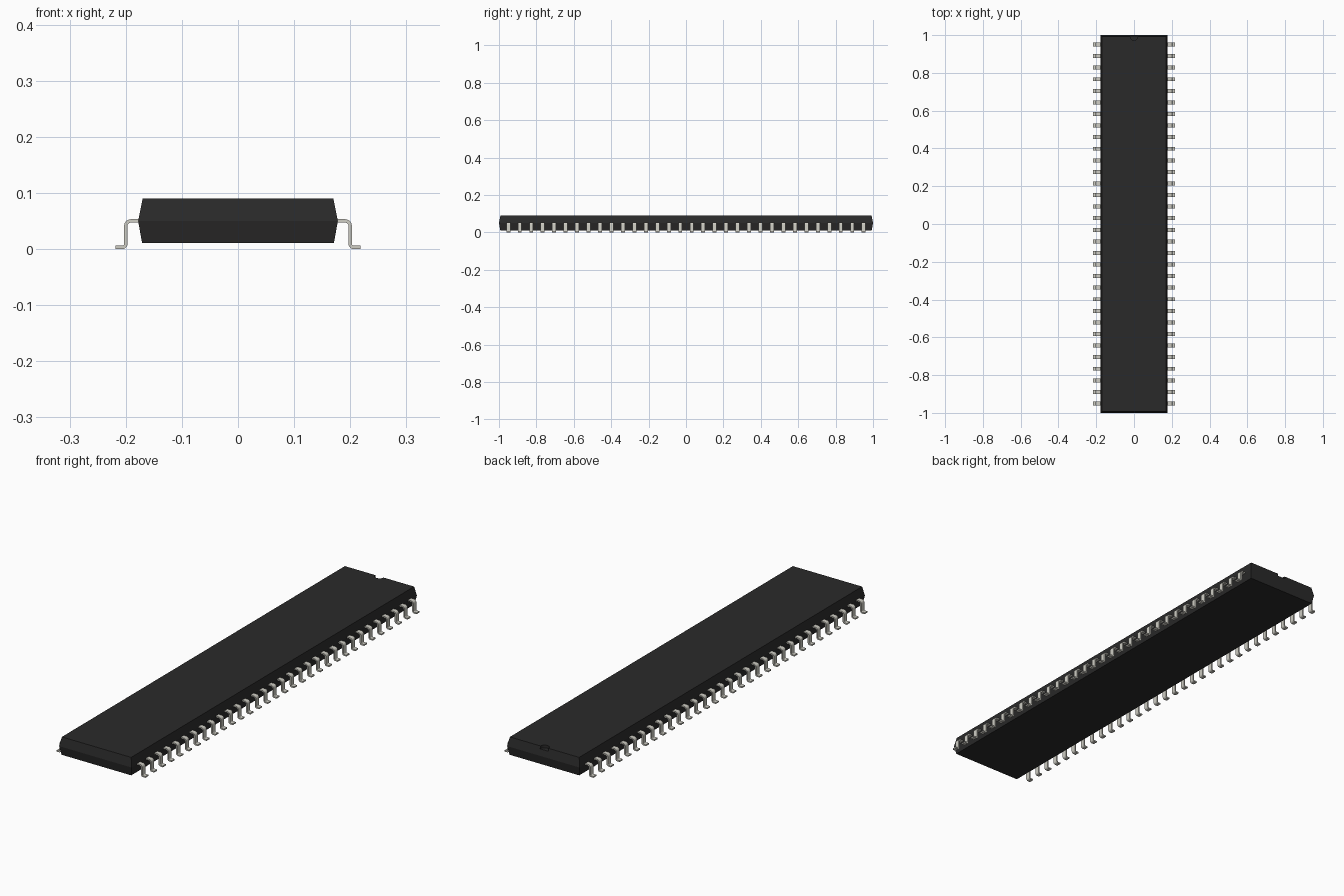
import bpy, bmesh
from math import cos, sin, radians

cube = bpy.data.objects.get("Cube")
if cube:
    bpy.data.objects.remove(cube, do_unlink=True)


def material(name, color):
    mat = bpy.data.materials.new(name)
    mat.use_nodes = True
    mat.diffuse_color = (*color, 1)
    mat.node_tree.nodes["Principled BSDF"].inputs["Base Color"].default_value = (*color, 1)
    return mat


def add_object(name, bm, mat):
    bmesh.ops.recalc_face_normals(bm, faces=bm.faces)
    mesh = bpy.data.meshes.new(name)
    bm.to_mesh(mesh)
    bm.free()
    mesh.materials.append(mat)
    obj = bpy.data.objects.new(name, mesh)
    bpy.context.collection.objects.link(obj)
    return obj


black = material("black plastic", (0.023, 0.0225, 0.0225))
metal = material("pale grey metal", (0.62, 0.61, 0.55))

# Body: stacked rectangles, widest at the parting line
bm = bmesh.new()
rings = []
for hx, hy, z in [(0.171, 0.993, 0.011), (0.178, 1.0, 0.05), (0.170, 0.992, 0.09)]:
    rings.append([bm.verts.new((sx * hx, sy * hy, z))
                  for sx, sy in [(-1, -1), (1, -1), (1, 1), (-1, 1)]])
for low, high in zip(rings, rings[1:]):
    for i in range(4):
        j = (i + 1) % 4
        bm.faces.new((low[i], low[j], high[j], high[i]))
bm.faces.new(rings[0])
bm.faces.new(rings[-1])
body = add_object("body", bm, black)

# Round orientation notch in the rear top edge
bm = bmesh.new()
bmesh.ops.create_cone(bm, cap_ends=True, segments=32, radius1=0.02, radius2=0.02, depth=0.04)
cutter = add_object("notch_cutter", bm, black)
cutter.location = (0, 0.992, 0.098)
cutter.hide_render = True
cutter.hide_viewport = True
notch = body.modifiers.new("notch", "BOOLEAN")
notch.operation = "DIFFERENCE"
notch.solver = "EXACT"
notch.object = cutter

# Lead: gull-wing strip, stored as centre line points with normals
path = [(0.165, 0.05, 90)]
path += [(0.191 + 0.009 * cos(radians(a)), 0.041 + 0.009 * sin(radians(a)), a)
         for a in range(90, -1, -15)]
path += [(0.206 - 0.006 * cos(radians(a)), 0.009 - 0.006 * sin(radians(a)), a)
         for a in range(0, 91, 15)]
path.append((0.218, 0.003, 90))

half_width, half_thick = 0.0105, 0.003
pitch, count = 0.0613, 32
start = -pitch * (count - 1) / 2
bm = bmesh.new()
sections = []
for x, z, a in path:
    nx, nz = half_thick * cos(radians(a)), half_thick * sin(radians(a))
    sections.append([bm.verts.new((x + s * nx, start + w * half_width, z + s * nz))
                     for s, w in [(-1, -1), (1, -1), (1, 1), (-1, 1)]])
for p, q in zip(sections, sections[1:]):
    for i in range(4):
        j = (i + 1) % 4
        bm.faces.new((p[i], p[j], q[j], q[i]))
bm.faces.new(sections[0])
bm.faces.new(sections[-1])
leads = add_object("leads", bm, metal)

# Smooth bends, crisp strip edges
bpy.ops.object.select_all(action="DESELECT")
leads.select_set(True)
bpy.context.view_layer.objects.active = leads
bpy.ops.object.shade_smooth_by_angle(angle=radians(30))

# Repeat along the body and mirror to the other side
row = leads.modifiers.new("row", "ARRAY")
row.count = count
row.use_relative_offset = False
row.use_constant_offset = True
row.constant_offset_displace = (0, pitch, 0)
leads.modifiers.new("both_sides", "MIRROR").use_axis[0] = True
